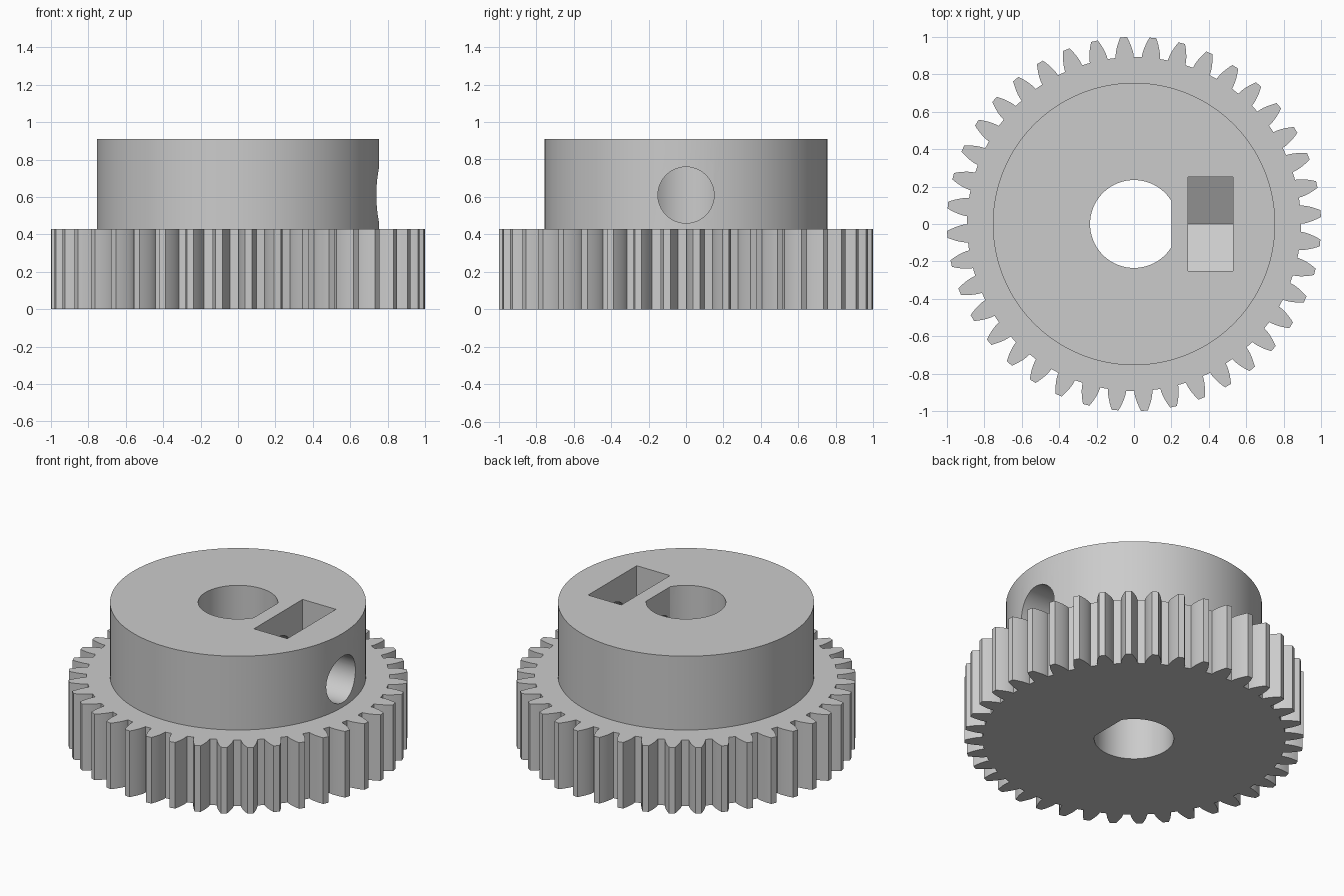
import bpy, bmesh
from math import sin, cos, tan, acos, pi, radians, tau
from mathutils import Matrix, Vector

if "Cube" in bpy.data.objects:
    bpy.data.objects.remove(bpy.data.objects["Cube"], do_unlink=True)

TEETH = 40
TIP_R = 1.0
MODULE = TIP_R / (TEETH / 2 + 1)
PITCH_R = MODULE * TEETH / 2
ROOT_R = PITCH_R - 1.25 * MODULE
BASE_R = PITCH_R * cos(radians(20))
GEAR_H, TOP, HUB_R = 0.43, 0.91, 0.755
BORE_R, FLAT_X = 0.235, 0.20
SCREW_Z, SCREW_R = 0.61, 0.15

grey = bpy.data.materials.new("grey plastic")
grey.use_nodes = True
colour = (0.6, 0.6, 0.6, 1)
grey.diffuse_color = colour
grey.node_tree.nodes["Principled BSDF"].inputs["Base Color"].default_value = colour


def prism(name, outline, low, high, turn=Matrix()):
    """Extrude a flat outline from low to high, then turn it."""
    bm = bmesh.new()
    face = bm.faces.new([bm.verts.new((x, y, low)) for x, y in outline])
    top = bmesh.ops.extrude_face_region(bm, geom=[face])["geom"]
    moved = [v for v in top if isinstance(v, bmesh.types.BMVert)]
    bmesh.ops.translate(bm, verts=moved, vec=Vector((0, 0, high - low)))
    bmesh.ops.transform(bm, matrix=turn, verts=bm.verts)
    bmesh.ops.recalc_face_normals(bm, faces=bm.faces)
    mesh = bpy.data.meshes.new(name)
    bm.to_mesh(mesh)
    bm.free()
    mesh.materials.append(grey)
    obj = bpy.data.objects.new(name, mesh)
    bpy.context.collection.objects.link(obj)
    return obj


def arc(r, start, end, n):
    return [(r * cos(start + (end - start) * i / n), r * sin(start + (end - start) * i / n))
            for i in range(n + 1)]


def circle(r, n):
    return arc(r, 0, tau, n)[:-1]


def combine(target, other, operation):
    mod = target.modifiers.new(operation, "BOOLEAN")
    mod.operation, mod.solver, mod.object = operation, "EXACT", other
    bpy.context.view_layer.objects.active = target
    bpy.ops.object.modifier_apply(modifier=mod.name)
    bpy.data.objects.remove(other, do_unlink=True)


# Involute tooth flank: half angle of the tooth at a given radius
def half_angle(r):
    def inv(a):
        return tan(a) - a
    return pi / (2 * TEETH) + inv(radians(20)) - inv(acos(min(1, BASE_R / r)))


STEPS = 6
radii = [BASE_R + (TIP_R - BASE_R) * i / STEPS for i in range(STEPS + 1)]
flank = [(ROOT_R, half_angle(BASE_R))] + [(r, half_angle(r)) for r in radii]
outline = []
for k in range(TEETH):
    mid = k * tau / TEETH + radians(3.2)
    tooth = [(r, mid - a) for r, a in flank] + [(r, mid + a) for r, a in reversed(flank)]
    outline += [(r * cos(a), r * sin(a)) for r, a in tooth]

# Toothed wheel with a raised hub
gear = prism("gear_with_hub", outline, 0, GEAR_H)
combine(gear, prism("hub", circle(HUB_R, 96), 0.2, TOP), "UNION")

# D-shaped shaft bore
flat = acos(FLAT_X / BORE_R)
combine(gear, prism("bore", arc(BORE_R, flat, tau - flat, 56), -0.2, 1.2), "DIFFERENCE")

# Nut slot: open at the top, half hexagon at the bottom
half = 0.25
side = half / 3 ** 0.5
slot = [(-half, 1.2), (-half, SCREW_Z - side), (0, SCREW_Z - 2 * side),
        (half, SCREW_Z - side), (half, 1.2)]
# Turn the outline's x, y and extrusion onto y, z and x
sideways = Matrix(((0, 0, 1, 0), (1, 0, 0, 0), (0, 1, 0, 0), (0, 0, 0, 1)))
combine(gear, prism("nut_slot", slot, 0.29, 0.53, sideways), "DIFFERENCE")

# Set screw hole from the hub's side into the bore
lift = Matrix.Translation((0, 0, SCREW_Z))
combine(gear, prism("screw_hole", circle(SCREW_R, 48), 0, 1.2, lift @ sideways), "DIFFERENCE")

bpy.ops.object.select_all(action="DESELECT")
gear.select_set(True)
bpy.context.view_layer.objects.active = gear
bpy.ops.object.shade_smooth_by_angle(angle=radians(20))
